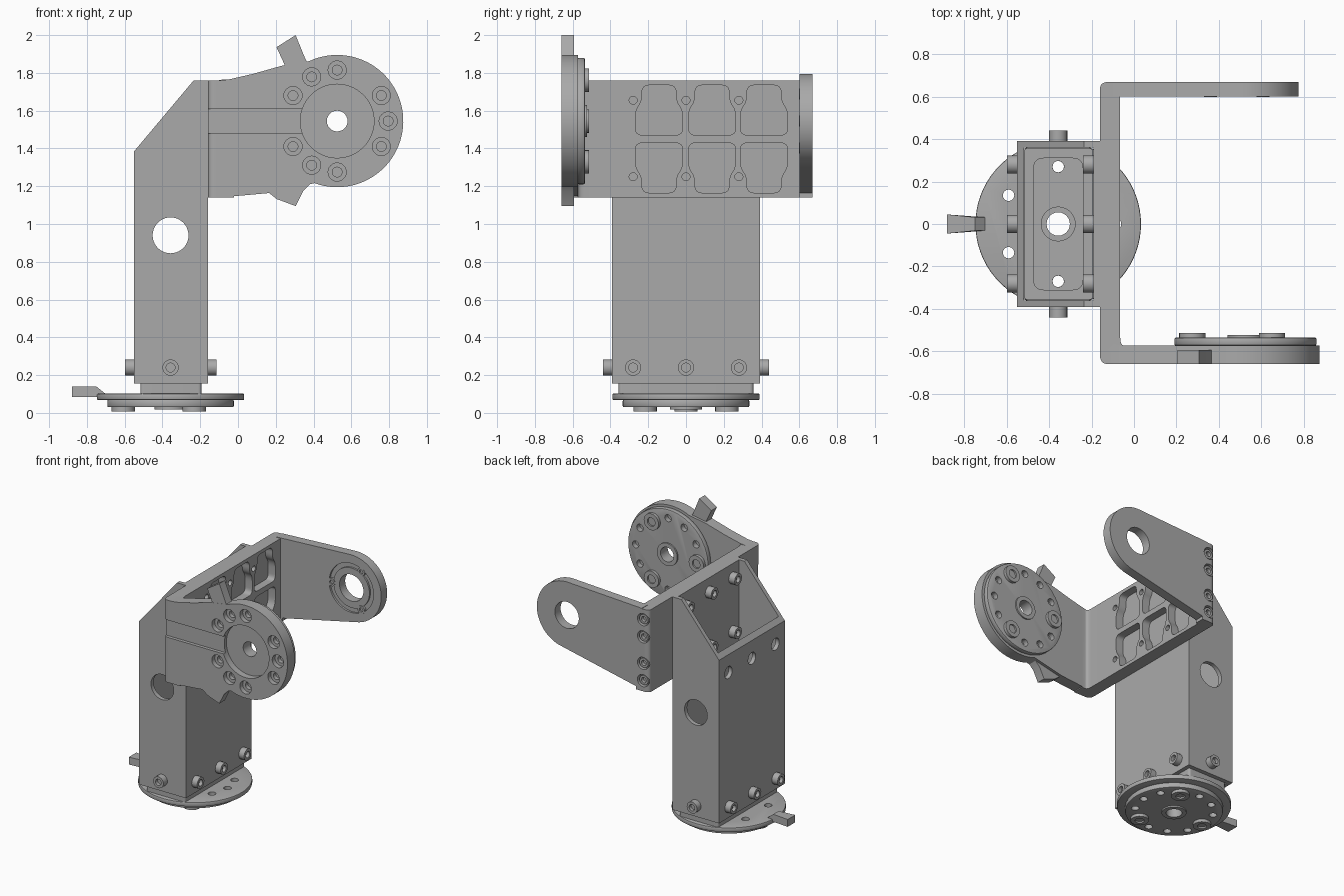
import bpy, bmesh, math
from mathutils import Vector

if "Cube" in bpy.data.objects:
    bpy.data.objects.remove(bpy.data.objects["Cube"], do_unlink=True)

grey = bpy.data.materials.new("machined grey")
grey.use_nodes = True
grey.diffuse_color = (0.4, 0.4, 0.4, 1)
grey.node_tree.nodes["Principled BSDF"].inputs["Base Color"].default_value = grey.diffuse_color
parts = []


def place(axis, p, t):
    """Put a profile point on its plane, at distance t along the axis."""
    u, v = p
    return {"X": (t, u, v), "Y": (u, t, v), "Z": (u, v, t)}[axis]


def arc(c, r, a0=0, a1=360, n=48):
    full = abs(a1 - a0) >= 360
    steps = n if full else n + 1
    angles = [math.radians(a0 + (a1 - a0) * i / n) for i in range(steps)]
    return [(c[0] + r * math.cos(a), c[1] + r * math.sin(a)) for a in angles]


def rect(u0, u1, v0, v1):
    return [(u0, v0), (u1, v0), (u1, v1), (u0, v1)]


def rounded(pts, r, only=None, n=6):
    """Round the corners of a profile."""
    out = []
    for i, p in enumerate(pts):
        p = Vector(p)
        if only is not None and i not in only:
            out.append(tuple(p))
            continue
        d0 = Vector(pts[i - 1]) - p
        d1 = Vector(pts[(i + 1) % len(pts)]) - p
        a = p + d0.normalized() * min(r, d0.length * 0.45)
        b = p + d1.normalized() * min(r, d1.length * 0.45)
        for k in range(n + 1):
            t = k / n
            out.append(tuple(a * (1 - t) ** 2 + p * 2 * t * (1 - t) + b * t * t))
    return out


def prism(name, axis, pts, a, b, bevel=0, sink=None):
    """Extrude a profile from a to b; sink=(inset, depth) makes a socket at b."""
    bm = bmesh.new()
    face = bm.faces.new([bm.verts.new(place(axis, p, a)) for p in pts])
    res = bmesh.ops.extrude_face_region(bm, geom=[face], use_keep_orig=True)
    top = [g for g in res["geom"] if isinstance(g, bmesh.types.BMFace)]
    moved = [g for g in res["geom"] if isinstance(g, bmesh.types.BMVert)]
    bmesh.ops.translate(bm, verts=moved, vec=place(axis, (0, 0), b - a))
    bmesh.ops.recalc_face_normals(bm, faces=bm.faces)
    if sink:
        bmesh.ops.inset_individual(bm, faces=top, thickness=sink[0])
        inner = bmesh.ops.extrude_face_region(bm, geom=top)["geom"]
        bmesh.ops.delete(bm, geom=[f for f in top if f.is_valid], context="FACES_ONLY")
        low = [g for g in inner if isinstance(g, bmesh.types.BMVert)]
        bmesh.ops.translate(bm, verts=low,
                            vec=place(axis, (0, 0), math.copysign(sink[1], a - b)))
        bmesh.ops.recalc_face_normals(bm, faces=bm.faces)
    if bevel:
        k = "XYZ".index(axis)
        rim = [e for e in bm.edges if abs(e.verts[0].co[k] - e.verts[1].co[k]) < 1e-6]
        bmesh.ops.bevel(bm, geom=rim, offset=bevel, segments=2, affect="EDGES", profile=0.5)
    mesh = bpy.data.meshes.new(name)
    bm.to_mesh(mesh)
    bm.free()
    mesh.materials.append(grey)
    obj = bpy.data.objects.new(name, mesh)
    bpy.context.scene.collection.objects.link(obj)
    parts.append(obj)
    return obj


def combine(obj, tools, op="DIFFERENCE"):
    """Apply booleans, then drop the tools."""
    for t in tools:
        m = obj.modifiers.new("bool", "BOOLEAN")
        m.operation, m.object, m.solver = op, t, "EXACT"
    bpy.context.view_layer.update()
    deps = bpy.context.evaluated_depsgraph_get()
    mesh = bpy.data.meshes.new_from_object(obj.evaluated_get(deps))
    obj.modifiers.clear()
    obj.data = mesh
    for t in tools:
        parts.remove(t)
        bpy.data.objects.remove(t, do_unlink=True)


def hole(axis, c, r, a, b, n=24):
    return prism("cutter", axis, arc(c, r, n=n), a, b)


def slot(axis, pts, a, b):
    return prism("cutter", axis, pts, a, b)


def screw(name, axis, c, a, b, r=0.043):
    prism(name, axis, arc(c, r, n=20), a, b, sink=(r * 0.45, 0.025))


PADS = (60, 180, 300)
RING = [a for a in range(0, 360, 30) if a not in PADS]


def around(c, r, angles):
    return [arc(c, r, a, a + 1, 1)[0] for a in angles]


def horn(name, axis, c, a, b, tip):
    """Round coupling disc with three screw pads and a hub ring."""
    disc = prism(name + "_disc", axis, arc(c, 0.335, n=64), a, b, bevel=0.008)
    lo, hi = min(a, b) - 0.05, max(a, b) + 0.05
    combine(disc, [hole(axis, p, 0.027, lo, hi, 16) for p in around(c, 0.27, RING)]
            + [hole(axis, c, 0.055, lo, hi)])
    for p in around(c, 0.25, PADS):
        prism(name + "_pad", axis, arc(p, 0.062, n=24), b, tip, sink=(0.03, 0.012))
    hub = prism(name + "_hub", axis, arc(c, 0.085, n=32), b, (b + tip) / 2)
    combine(hub, [hole(axis, c, 0.055, lo, hi)])


# Base: coupling, flange and pointer tab
BASE = (-0.357, 0)
horn("base_horn", "Z", BASE, 0.07, 0.03, 0.008)
flange = prism("base_flange", "Z", arc(BASE, 0.39, n=72), 0.068, 0.102, bevel=0.006)
combine(flange, [hole("Z", p, 0.027, 0, 0.2, 16) for p in around(BASE, 0.27, RING)]
        + [hole("Z", BASE, 0.055, 0, 0.2)])
tab = prism("base_tab", "Y", [(-0.88, 0.085), (-0.7, 0.085), (-0.7, 0.1), (-0.75, 0.14),
                              (-0.88, 0.14)], -0.045, 0.045)
for v in tab.data.vertices:
    if v.co.x > -0.8:
        v.co.y *= 0.7

# Plug joining the flange to the column
plug = prism("column_plug", "Z", rounded(rect(-0.517, -0.193, -0.357, 0.357), 0.02), 0.1, 0.32)
combine(plug, [slot("Z", rounded(rect(-0.473, -0.241, -0.31, 0.31), 0.05), 0.17, 0.4),
               hole("Z", BASE, 0.08, 0.15, 0.4), hole("Z", BASE, 0.055, 0, 0.4)]
        + [hole("Z", p, 0.027, 0, 0.4) for p in around(BASE, 0.27, (90, 270))])

# Hollow column with slanted top
column = prism("column", "Y", [(-0.55, 0.155), (-0.16, 0.155), (-0.16, 1.76), (-0.235, 1.76),
                               (-0.55, 1.385)], -0.392, 0.392)
ROW = (-0.28, 0, 0.28)
combine(column, [slot("Z", rect(-0.52, -0.19, -0.36, 0.36), 0, 2),
                 hole("Y", (-0.357, 0.94), 0.095, -1, 1, 40)]
        + [hole("X", (y, 1.25), 0.045, -0.6, -0.45) for y in ROW])
for y in ROW:
    screw("column_screw", "X", (y, 0.24), -0.55, -0.598)
    screw("column_screw", "X", (y, 0.24), -0.16, -0.115)
    for z in (1.25, 1.655):
        screw("bracket_screw", "X", (y, z), -0.19, -0.24)
for s in (-1, 1):
    screw("column_screw", "Y", (-0.357, 0.24), s * 0.392, s * 0.44)

# Bracket: base plate and front arm in one piece
HUB = (0.525, 1.545)
bracket = prism("bracket", "Z", rounded([(-0.16, -0.66), (-0.02, -0.66), (-0.02, -0.573),
                                         (-0.065, -0.573), (-0.065, 0.6), (-0.16, 0.6)],
                                        0.04, only=(0, 3)), 1.14, 1.76)
arm = slot("Y", [(-0.1, 1.76), (-0.1, 1.14), (0.167, 1.164)] + arc(HUB, 0.35, -110, 115, 56)
           + [(0.24, 1.84), (0.08, 1.795), (-0.05, 1.765)], -0.66, -0.573)
upper_tab = slot("Y", [(0.25, 1.8), (0.246, 1.845), (0.204, 1.936), (0.305, 2.0),
                       (0.357, 1.873), (0.4, 1.8)], -0.659, -0.593)
lower_tab = slot("Y", [(0.165, 1.25), (0.165, 1.164), (0.205, 1.132), (0.305, 1.095),
                       (0.345, 1.175), (0.42, 1.25)], -0.659, -0.593)
combine(bracket, [arm, upper_tab, lower_tab], "UNION")

# Front arm groove, hub recess and counterbores
cuts = [hole("Y", HUB, 0.195, -0.7, -0.61, 56), hole("Y", HUB, 0.055, -0.7, -0.5),
        slot("Y", rect(-0.2, 0.4, 1.48, 1.61), -0.7, -0.635)]
for p in around(HUB, 0.27, RING):
    cuts += [hole("Y", p, 0.048, -0.7, -0.625), hole("Y", p, 0.026, -0.7, -0.595, 16)]

# Lightening pockets and screw holes in the base plate
for y in (-0.143, 0.138, 0.413):
    for s in (1, -1):
        half = [(0.125, 0.02), (0.125, 0.15), (0.09, 0.2), (0.09, 0.285)]
        pts = [(y + u, 1.45 + s * v) for u, v in half]
        pts += [(y - u, 1.45 + s * v) for u, v in reversed(half)]
        cuts.append(slot("X", rounded(pts, 0.04), -0.125, 0))
for y in ROW:
    for z in (1.25, 1.655):
        cuts.append(hole("X", (y, z), 0.021, -0.11, 0, 16))
combine(bracket, cuts)
horn("arm_horn", "Y", HUB, -0.573, -0.535, -0.513)

# Rear arm, bolted to the base plate
rear = prism("rear_arm", "Z", rounded(rect(-0.16, -0.05, 0.6, 0.67), 0.045, only=(3,)), 1.14, 1.76)
combine(rear, [slot("Y", [(-0.1, 1.763), (-0.1, 1.153), (-0.09, 1.155)]
                    + arc(HUB, 0.25, -77, 93, 48), 0.6, 0.67)], "UNION")
BOLTS = [1.45 + d for d in (-0.23, -0.1, 0.1, 0.23)]
combine(rear, [hole("Y", HUB, 0.185, 0.5, 0.615, 48), hole("Y", HUB, 0.1, 0.5, 0.8, 40)]
        + [hole("Y", (-0.11, z), 0.046, 0.635, 0.8) for z in BOLTS])
for z in BOLTS:
    screw("rear_arm_screw", "Y", (-0.11, z), 0.63, 0.66, 0.036)

# Bearing ring on the inside of the rear arm
ring = prism("bearing_ring", "Y", arc(HUB, 0.15, n=48), 0.618, 0.602)
combine(ring, [hole("Y", HUB, 0.1, 0.5, 0.8, 40)])
for p in around(HUB, 0.165, PADS):
    prism("bearing_screw", "Y", arc(p, 0.03, n=16), 0.618, 0.598, sink=(0.015, 0.012))

# Smooth round walls, keep edges sharp
bpy.ops.object.select_all(action="DESELECT")
for o in parts:
    o.select_set(True)
bpy.context.view_layer.objects.active = parts[0]
bpy.ops.object.shade_smooth_by_angle(angle=math.radians(30))
